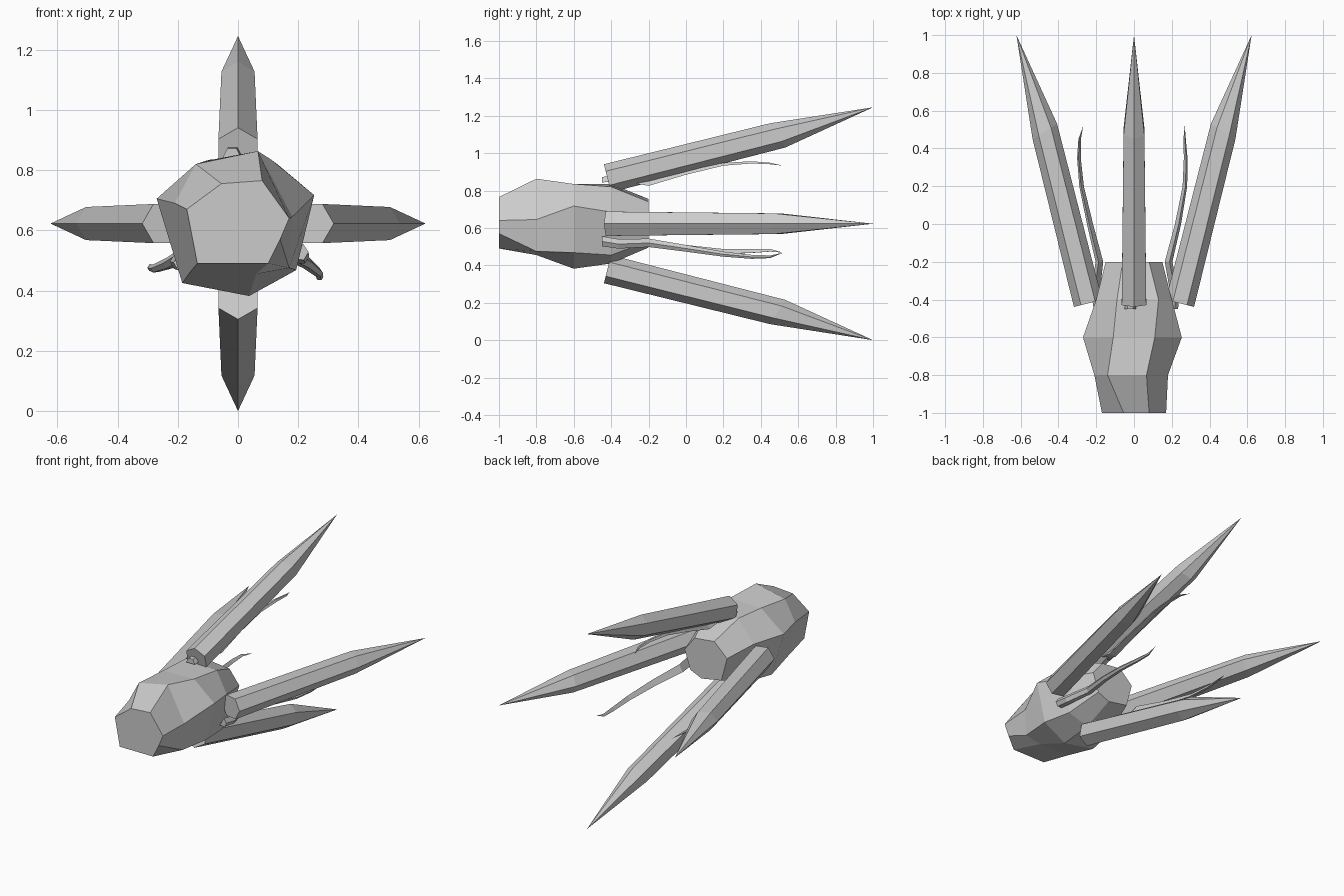
import bpy
import bmesh
from math import radians, sqrt
from mathutils import Matrix, Vector

CENTRE_HEIGHT = 0.6225

default_cube = bpy.data.objects.get("Cube")
if default_cube:
    bpy.data.objects.remove(default_cube, do_unlink=True)


def make_material(name, colour):
    material = bpy.data.materials.new(name)
    material.use_nodes = True
    material.diffuse_color = colour
    material.node_tree.nodes["Principled BSDF"].inputs["Base Color"].default_value = colour
    return material


grey = make_material("plain grey", (0.6, 0.6, 0.6, 1))


def loft(name, sections, tip=None, angle=0):
    """Skin a list of closed sections, turn the result about the long axis and lift it."""
    bm = bmesh.new()
    rings = [[bm.verts.new(point) for point in section] for section in sections]
    for ring, following in zip(rings, rings[1:]):
        for i in range(len(ring)):
            bm.faces.new((ring[i - 1], ring[i], following[i], following[i - 1]))
    bm.faces.new(rings[0])
    if tip is None:
        bm.faces.new(rings[-1])
    else:
        apex = bm.verts.new(tip)
        last = rings[-1]
        for i in range(len(last)):
            bm.faces.new((last[i - 1], last[i], apex))
    bmesh.ops.recalc_face_normals(bm, faces=bm.faces)
    turn = Matrix.Rotation(radians(angle), 4, "Y")
    lift = Matrix.Translation((0, 0, CENTRE_HEIGHT))
    bmesh.ops.transform(bm, matrix=lift @ turn, verts=bm.verts)
    mesh = bpy.data.meshes.new(name)
    bm.to_mesh(mesh)
    bm.free()
    mesh.materials.append(grey)
    part = bpy.data.objects.new(name, mesh)
    bpy.context.collection.objects.link(part)
    return part


# Faceted, uneven body: each entry is a depth and the outline (x, z) there
body_outlines = {
    -1.0: [(.17, .64), (.08, .765), (-.055, .755), (-.17, .67), (-.135, .49), (.1, .49), (.14, .57)],
    -0.8: [(.18, .645), (.066, .863), (-.14, .82), (-.21, .69), (-.16, .46), (.06, .455), (.17, .475)],
    -0.6: [(.253, .717), (.11, .835), (-.11, .83), (-.27, .705), (-.185, .425), (.037, .382), (.193, .468)],
    -0.4: [(.2, .685), (.13, .82), (-.09, .835), (-.2, .7), (-.16, .45), (.03, .41), (.17, .455)],
    -0.2: [(.15, .65), (.08, .74), (-.06, .755), (-.15, .67), (-.11, .52), (.03, .495), (.11, .53)],
}
loft("body", [[(x, depth, z - CENTRE_HEIGHT) for x, z in outline]
              for depth, outline in body_outlines.items()])


def spike_section(depth, distance, half_width, ridge):
    """Six-sided section with one ridge facing outward along the ridge vector."""
    middle = Vector((0, depth, distance))
    ridge = Vector(ridge)
    side = Vector((half_width, 0, 0))
    offsets = [ridge, side + ridge / 2, side - ridge / 2,
               -ridge, -side - ridge / 2, -side + ridge / 2]
    return [middle + offset for offset in offsets]


# Four long spikes flaring away from the body
spike_sections = [
    spike_section(-0.42, 0.243, 0.065, (0, -0.019, 0.075)),
    spike_section(0.49, 0.472, 0.055, (0, -0.04, 0.065)),
]
for index, side_name in enumerate(("top", "left", "bottom", "right")):
    loft(side_name + "_spike", spike_sections, tip=(0, 1, CENTRE_HEIGHT), angle=index * 90)


# Three thin wavy tendrils between the spikes: sideways, depth, outward, half width
tendril_path = [
    (-.02, -.45, .235, .03),
    (-.01, -.36, .245, .028),
    (0, -.2, .215, .025),
    (0, 0, .272, .02),
    (.008, .2, .318, .015),
    (.018, .35, .328, .012),
    (.02, .45, .322, .008),
]


def tendril_section(sideways, depth, outward, half_width):
    thickness = half_width * 0.5
    corners = [(half_width, -thickness), (half_width * 0.5, thickness),
               (-half_width * 0.5, thickness), (-half_width, -thickness)]
    return [(sideways + x, depth, outward + z) for x, z in corners]


tendril_sections = [tendril_section(*point) for point in tendril_path]
for index, side_name in enumerate(("top", "left", "right")):
    loft(side_name + "_tendril", tendril_sections, tip=(0, 0.52, 0.31), angle=index * 120)
